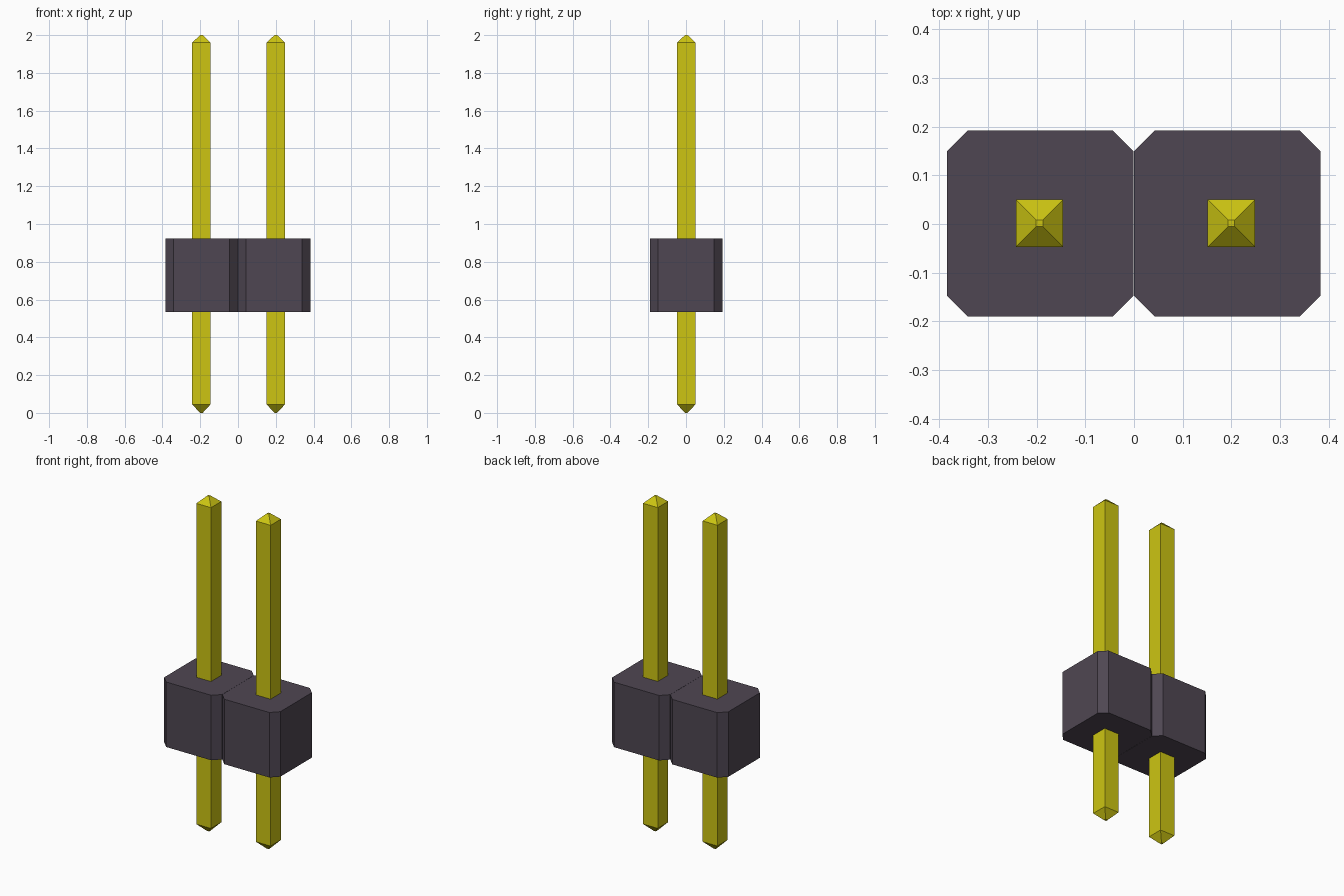
import bpy
import bmesh

cube = bpy.data.objects.get("Cube")
if cube:
    bpy.data.objects.remove(cube, do_unlink=True)


def make_material(name, rgb):
    mat = bpy.data.materials.new(name)
    mat.use_nodes = True
    color = (*rgb, 1.0)
    mat.diffuse_color = color
    bsdf = next(n for n in mat.node_tree.nodes if n.type == "BSDF_PRINCIPLED")
    bsdf.inputs["Base Color"].default_value = color
    return mat


def stack_sections(name, sections, mat, location):
    """Skin a stack of (outline, z) cross-sections, listed bottom to top, and cap both ends."""
    bm = bmesh.new()
    rings = [[bm.verts.new((x, y, z)) for x, y in outline] for outline, z in sections]
    count = len(rings[0])
    for low, high in zip(rings, rings[1:]):
        for i in range(count):
            j = (i + 1) % count
            bm.faces.new((low[i], low[j], high[j], high[i]))
    bm.faces.new(rings[0][::-1])
    bm.faces.new(rings[-1])
    bmesh.ops.recalc_face_normals(bm, faces=bm.faces)
    mesh = bpy.data.meshes.new(name)
    bm.to_mesh(mesh)
    bm.free()
    mesh.materials.append(mat)
    obj = bpy.data.objects.new(name, mesh)
    obj.location = location
    bpy.context.collection.objects.link(obj)
    return obj


def square(h):
    return [(-h, -h), (h, -h), (h, h), (-h, h)]


def chamfered_square(h, c):
    k = h - c
    return [(-k, -h), (k, -h), (h, -k), (h, k),
            (k, h), (-k, h), (-h, k), (-h, -k)]


gold = make_material("yellow metal", (0.61, 0.56, 0.006))
plastic = make_material("dark plastic", (0.078, 0.062, 0.085))

# Pin: square bar with a blunt pyramid at each end
HALF, TIP = 0.0485, 0.007
pin_sections = [(square(TIP), 0.0), (square(HALF), 0.045),
                (square(HALF), 1.96), (square(TIP), 2.0)]

# Housing: one chamfered block around each pin
block = chamfered_square(0.1915, 0.043)
block_sections = [(block, 0.534), (block, 0.922)]

for side, block_x, pin_x in (("right", -0.1925, -0.194), ("left", 0.1915, 0.2)):
    stack_sections(f"{side}_housing", block_sections, plastic, (block_x, 0.001, 0))
    stack_sections(f"{side}_pin", pin_sections, gold, (pin_x, 0.0015, 0))
